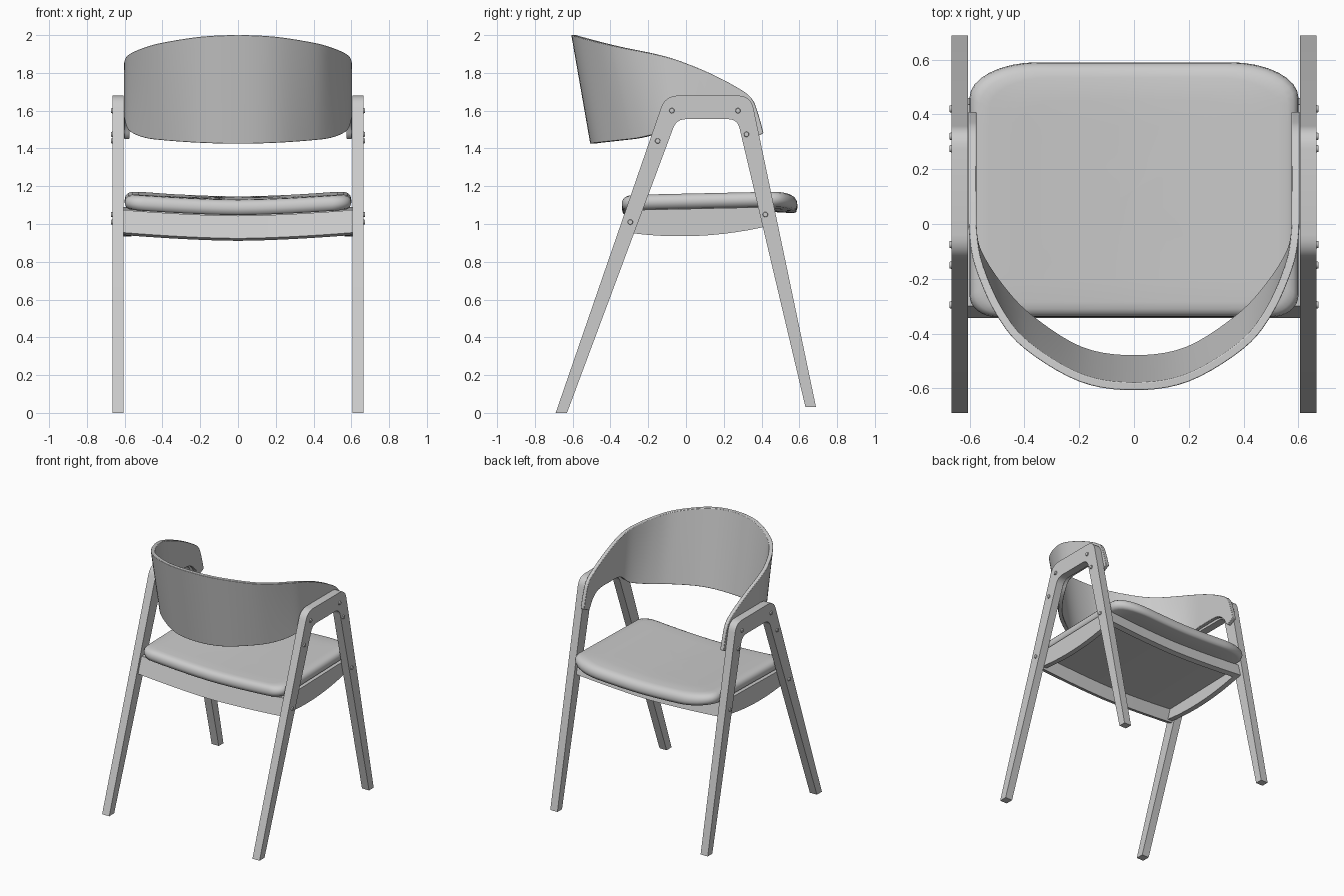
import bpy, bmesh, math
from mathutils import Vector

cube = bpy.data.objects.get("Cube")
if cube:
    bpy.data.objects.remove(cube, do_unlink=True)

grey = bpy.data.materials.new("light grey")
grey.use_nodes = True
colour = (0.6, 0.6, 0.6, 1)
grey.diffuse_color = colour
grey.node_tree.nodes["Principled BSDF"].inputs["Base Color"].default_value = colour


def finish(name, bm, mirror=False, bevel=0.0, angle=35):
    """Turn a bmesh into a named, shaded object."""
    bmesh.ops.recalc_face_normals(bm, faces=bm.faces)
    mesh = bpy.data.meshes.new(name)
    bm.to_mesh(mesh)
    bm.free()
    mesh.materials.append(grey)
    obj = bpy.data.objects.new(name, mesh)
    bpy.context.collection.objects.link(obj)
    bpy.ops.object.select_all(action="DESELECT")
    obj.select_set(True)
    bpy.context.view_layer.objects.active = obj
    bpy.ops.object.shade_smooth_by_angle(angle=math.radians(angle))
    if mirror:
        obj.modifiers.new("Mirror", "MIRROR")
    if bevel:
        mod = obj.modifiers.new("Bevel", "BEVEL")
        mod.width, mod.segments = bevel, 2
        mod.limit_method, mod.angle_limit = "ANGLE", math.radians(40)
    return obj


def loft(name, rings, **options):
    """Skin closed rings of equal length and cap both ends."""
    bm = bmesh.new()
    rows = [[bm.verts.new(p) for p in ring] for ring in rings]
    n = len(rows[0])
    for a, b in zip(rows, rows[1:]):
        for i in range(n):
            j = (i + 1) % n
            bm.faces.new((a[i], a[j], b[j], b[i]))
    bm.faces.new(rows[0])
    bm.faces.new(rows[-1])
    return finish(name, bm, **options)


def rounded(corners, steps=6):
    """Polygon whose corners (y, z, cut) are replaced by soft curves."""
    out = []
    for i, (y, z, cut) in enumerate(corners):
        p = Vector((y, z))
        if not cut:
            out.append(p)
            continue
        before = Vector(corners[i - 1][:2]) - p
        after = Vector(corners[(i + 1) % len(corners)][:2]) - p
        a, b = p + before.normalized() * cut, p + after.normalized() * cut
        for k in range(steps + 1):
            t = k / steps
            out.append(a * (1 - t) ** 2 + p * 2 * t * (1 - t) + b * t * t)
    return out


def catmull(points, steps):
    """Smooth path through the points."""
    out = []
    for i in range(len(points) - 1):
        p0, p1 = points[max(i - 1, 0)], points[i]
        p2, p3 = points[i + 1], points[min(i + 2, len(points) - 1)]
        for k in range(steps):
            t = k / steps
            out.append(0.5 * (2 * p1 + (p2 - p0) * t
                              + (2 * p0 - 5 * p1 + 4 * p2 - p3) * t * t
                              + (3 * p1 - p0 - 3 * p2 + p3) * t ** 3))
    return out + [points[-1]]


# Side frames: two splayed legs joined under the armrest
outline = rounded([(-0.69, 0, 0), (-0.11, 1.68, 0.07), (0.343, 1.68, 0.07),
                   (0.688, 0.032, 0), (0.632, 0.032, 0), (0.272, 1.555, 0.05),
                   (-0.05, 1.555, 0.05), (-0.63, 0, 0)])
loft("leg_frame", [[(x, y, z) for y, z in outline] for x in (0.605, 0.665)], mirror=True)

# Screw heads on the outside of the frames
bm = bmesh.new()
for y, z in [(-0.075, 1.6), (0.275, 1.6), (-0.15, 1.44), (0.32, 1.475),
             (-0.295, 1.01), (0.42, 1.05)]:
    made = bmesh.ops.create_cone(bm, cap_ends=True, segments=16, radius1=0.015,
                                 radius2=0.012, depth=0.012)["verts"]
    for v in made:
        v.co = Vector((0.667 + v.co.z, y + v.co.x, z + v.co.y))
finish("screw_heads", bm, mirror=True)

# Wraparound backrest: top and bottom edge of one half, centre to arm tip
half = [((0, -0.607, 2.0), (0, -0.507, 1.425)),
        ((0.2, -0.575, 1.991), (0.2, -0.475, 1.43)),
        ((0.4, -0.455, 1.96), (0.39, -0.355, 1.443)),
        ((0.503, -0.33, 1.932), (0.5, -0.24, 1.458)),
        ((0.575, -0.17, 1.9), (0.578, -0.12, 1.495)),
        ((0.6, -0.05, 1.868), (0.602, -0.03, 1.56)),
        ((0.604, 0.1, 1.81), (0.604, 0.1, 1.57)),
        ((0.604, 0.25, 1.735), (0.604, 0.23, 1.565)),
        ((0.604, 0.345, 1.668), (0.604, 0.3, 1.52)),
        ((0.604, 0.383, 1.58), (0.604, 0.33, 1.47)),
        ((0.604, 0.41, 1.48), (0.604, 0.35, 1.45))]
flip = Vector((-1, 1, 1))
edges = []
for side in (0, 1):
    pts = [Vector(s[side]) for s in half]
    edges.append(catmull([p * flip for p in pts[:0:-1]] + pts, 5))
ROWS = 8
sheet = [[t.lerp(b, k / ROWS) for k in range(ROWS + 1)] for t, b in zip(*edges)]
rings = []
for i, column in enumerate(sheet):
    prev, nxt = sheet[max(i - 1, 0)], sheet[min(i + 1, len(sheet) - 1)]
    inner = []
    for k, p in enumerate(column):
        d = nxt[k] - prev[k]
        inner.append(p + Vector((-d.y, d.x, 0)).normalized() * 0.029)
    rings.append(column + inner[::-1])
loft("backrest", rings, bevel=0.006)


def sag(x):
    """The seat dips towards the middle."""
    return 0.03 * (abs(x) / 0.6) ** 1.6


def base(x, y):
    """Underside of the cushion, rising to the front."""
    return 1.047 + sag(x) + 0.02 * (y + 0.33) / 0.92


# Seat cushion
plan = []
for cx, cy, rx, ry, start in [(0.35, 0.46, 0.25, 0.13, 0), (-0.35, 0.46, 0.25, 0.13, 90),
                              (-0.5, -0.26, 0.1, 0.08, 180), (0.5, -0.26, 0.1, 0.08, 270)]:
    for k in range(9):
        a = math.radians(start + 90 * k / 8)
        plan.append(Vector((cx + rx * math.cos(a), cy + ry * math.sin(a))))
dense = []
for i, p in enumerate(plan):
    q = plan[(i + 1) % len(plan)]
    parts = 10 if (q - p).length > 0.2 else 1
    dense += [p.lerp(q, k / parts) for k in range(parts)]
middle = Vector((0, 0.125))
rings = []
for scale, height in [(0.01, 0), (0.35, 0), (0.7, 0), (0.95, 0), (0.985, 0.1), (1, 0.4),
                      (0.993, 0.68), (0.97, 0.87), (0.935, 0.97), (0.88, 1), (0.7, 1),
                      (0.5, 1), (0.25, 1), (0.01, 1)]:
    flat = [middle + (p - middle) * scale for p in dense]
    rings.append([(p.x, p.y, base(p.x, p.y) - 1.2 * max(0, p.y - 0.48) ** 2 + 0.082 * height)
                  for p in flat])
loft("seat_cushion", rings, angle=80)

# Curved cross rails, leaning with the legs and cut square to their lean
for name, top_y, low_y, thick, cut, low_z in [
        ("rear_rail", -0.3, -0.342, 0.04, 0.013, 0.924),
        ("front_rail", 0.435, 0.46, -0.04, 0.008, 0.965)]:
    rings = []
    for i in range(-10, 11):
        x = 0.0605 * i
        top, low = base(x, top_y) - 0.004, low_z + sag(x)
        rings.append([(x, top_y, top), (x, top_y + thick, top),
                      (x, low_y + thick, low - cut), (x, low_y, low)])
    loft(name, rings)

# Side rails with a gently bowed lower edge
rings = []
for i in range(13):
    t = i / 12
    top_y, low_y = -0.3 + 0.735 * t, -0.335 + 0.79 * t
    top, low = base(0.6, top_y) - 0.004, 0.935 + 0.25 * (low_y + 0.03) ** 2
    rings.append([(0.565, top_y, top), (0.605, top_y, top),
                  (0.605, low_y, low), (0.565, low_y, low)])
loft("side_rail", rings, mirror=True)

# Board under the cushion, set up inside the rails
across = [0.0567 * i for i in range(-10, 11)]
loft("seat_board", [[(x, y, base(x, y) - 0.05) for x in across]
                    + [(x, y, base(x, y) + 0.004) for x in reversed(across)]
                    for y in (-0.285, 0.06, 0.41)])
